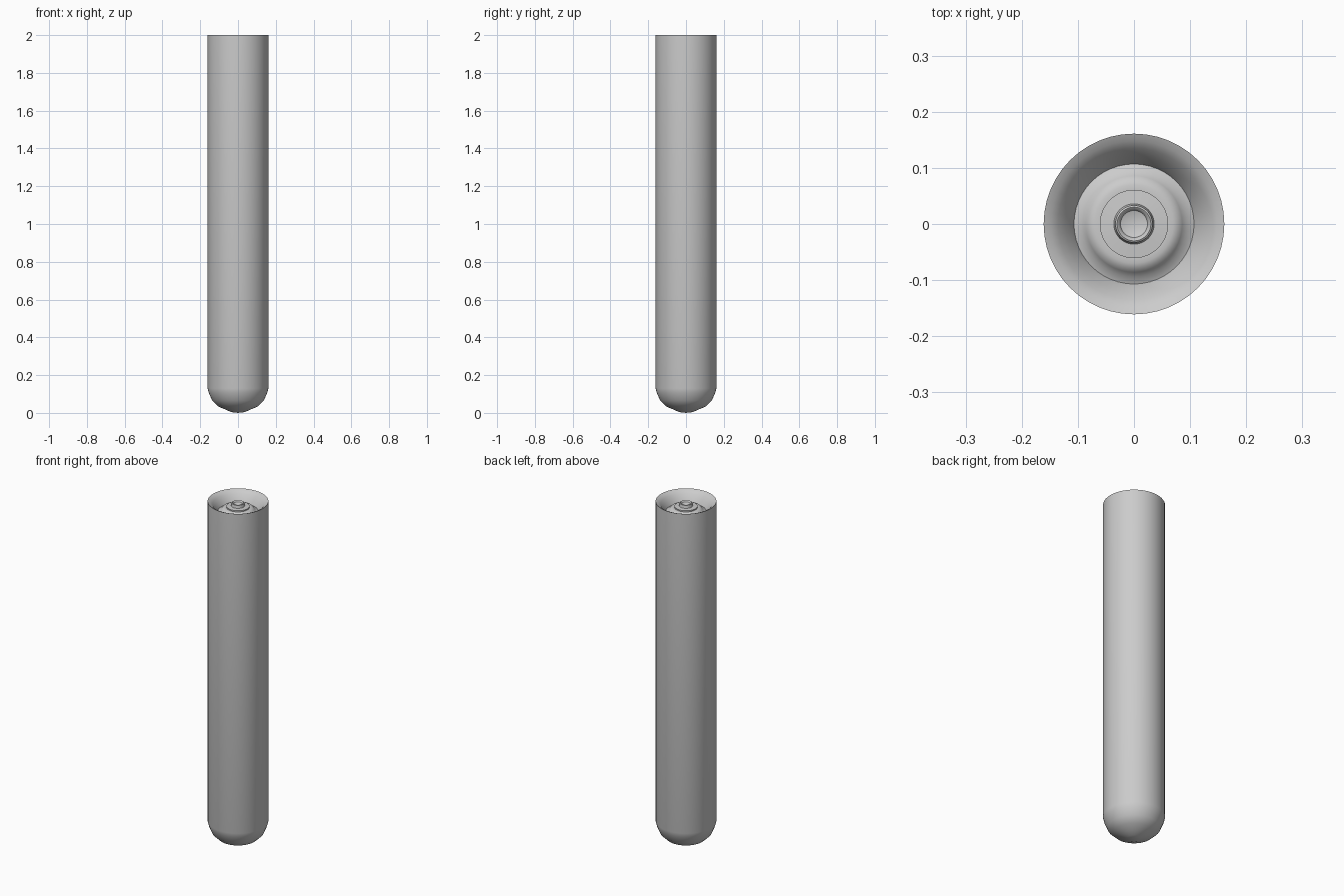
import bpy, bmesh, math

if "Cube" in bpy.data.objects:
    bpy.data.objects.remove(bpy.data.objects["Cube"])

SEGMENTS = 48


def lathe(name, profile, angle=35):
    """Spin an (r, z) profile around the z axis."""
    bm = bmesh.new()
    verts = [bm.verts.new((r, 0, z)) for r, z in profile]
    edges = [bm.edges.new(pair) for pair in zip(verts, verts[1:])]
    bmesh.ops.spin(bm, geom=verts + edges, cent=(0, 0, 0), axis=(0, 0, 1),
                   angle=math.tau, steps=SEGMENTS, use_merge=False)
    bmesh.ops.remove_doubles(bm, verts=bm.verts, dist=0.0002)
    bmesh.ops.recalc_face_normals(bm, faces=bm.faces)
    mesh = bpy.data.meshes.new(name)
    bm.to_mesh(mesh)
    bm.free()
    obj = bpy.data.objects.new(name, mesh)
    bpy.context.collection.objects.link(obj)
    bpy.ops.object.select_all(action='DESELECT')
    obj.select_set(True)
    bpy.context.view_layer.objects.active = obj
    bpy.ops.object.shade_smooth_by_angle(angle=math.radians(angle))
    return obj


# rounded closed bottom, straight wall, dished top sloping into a groove
lathe("tube_body", [
    (0, 0), (0.035, 0.004), (0.06, 0.015), (0.105, 0.034), (0.137, 0.065),
    (0.155, 0.107), (0.161, 0.13), (0.161, 2.0),
    (0.148, 1.994), (0.135, 1.983), (0.122, 1.965), (0.112, 1.95),
    (0.107, 1.94),
    # raised shoulder inside the groove
    (0.094, 1.945), (0.086, 1.955), (0.079, 1.962), (0.070, 1.965),
    (0.061, 1.965),
    # central disc
    (0.061, 1.972), (0.036, 1.974),
    # hollow nipple
    (0.033, 1.990), (0.030, 1.992), (0.027, 1.990), (0.024, 1.984), (0, 1.976),
])
